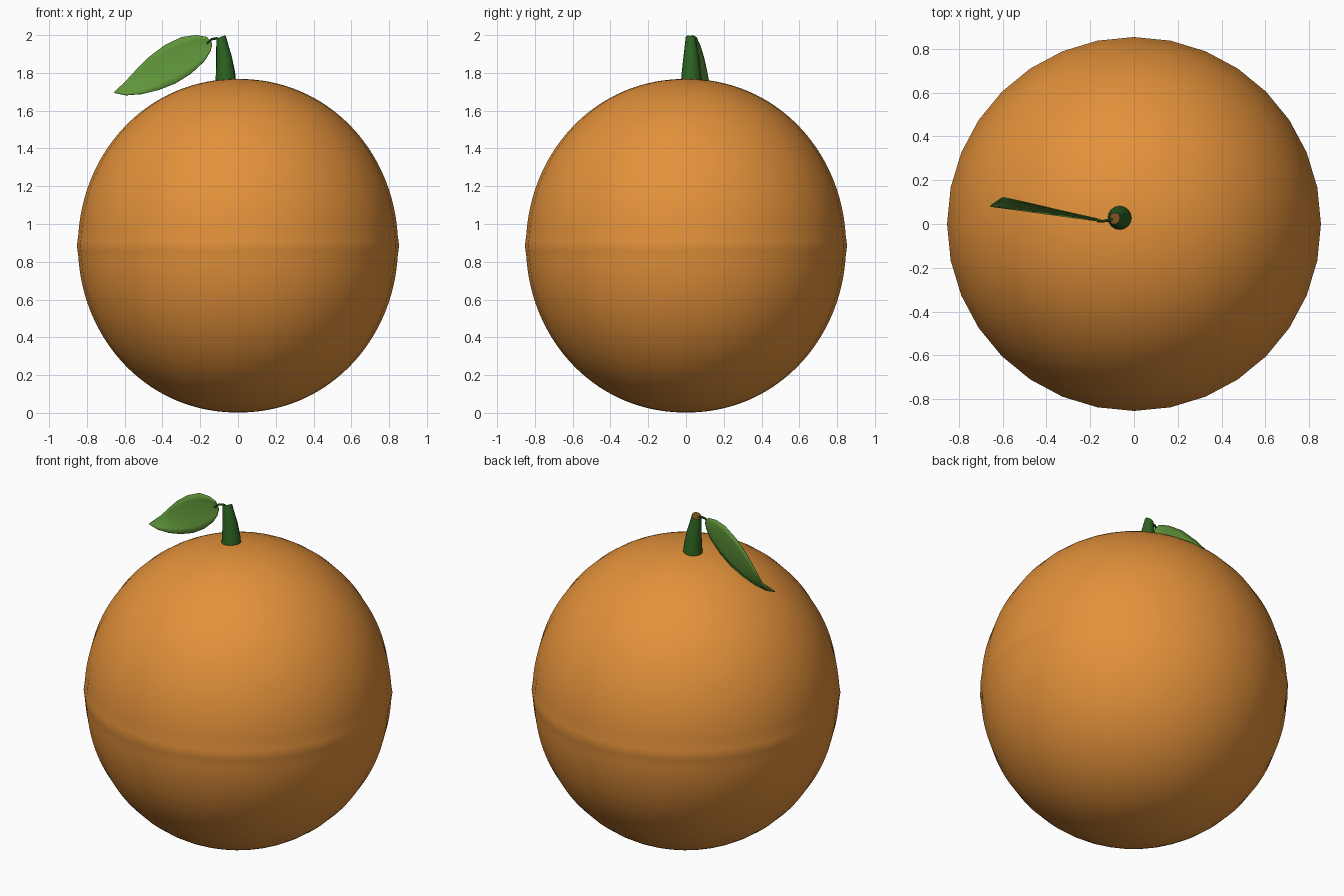
import bpy, math
from mathutils import Vector

if "Cube" in bpy.data.objects:
    bpy.data.objects.remove(bpy.data.objects["Cube"])


def make_object(name, verts, faces, colours, angle=40):
    mesh = bpy.data.meshes.new(name)
    mesh.from_pydata(verts, [], faces)
    ob = bpy.data.objects.new(name, mesh)
    bpy.context.collection.objects.link(ob)
    for i, c in enumerate(colours):
        m = bpy.data.materials.new(f"{name}_colour_{i}")
        m.diffuse_color = (*c, 1)
        m.use_nodes = True
        m.node_tree.nodes["Principled BSDF"].inputs["Base Color"].default_value = m.diffuse_color
        mesh.materials.append(m)
    bpy.ops.object.select_all(action='DESELECT')
    ob.select_set(True)
    bpy.context.view_layer.objects.active = ob
    bpy.ops.object.shade_smooth_by_angle(angle=math.radians(angle))
    return ob


def loft(rings, n):
    """Skin rings of n points, closing both ends."""
    verts = [p for r in rings for p in r]
    faces = [(k * n + i, k * n + (i + 1) % n, (k + 1) * n + (i + 1) % n, (k + 1) * n + i)
             for k in range(len(rings) - 1) for i in range(n)]
    faces.append(tuple(range(n))[::-1])
    faces.append(tuple(range((len(rings) - 1) * n, len(rings) * n)))
    return verts, faces


def tube(path, n):
    """Rings of (centre, radius, normal) along a path."""
    rings = []
    for c, r, nrm in path:
        q = Vector((0, 0, 1)).rotation_difference(Vector(nrm))
        rings.append([Vector(c) + q @ Vector((r * math.cos(2 * math.pi * i / n),
                                              r * math.sin(2 * math.pi * i / n), 0))
                      for i in range(n)])
    return loft(rings, n)


# Fruit: lathed ellipsoid of 32 sides with a faint, narrow ridge at the equator
N, STEPS = 32, 96
path = []
for k in range(STEPS + 1):
    a = math.radians(-89 + 178 * k / STEPS)
    z = math.sin(a)
    r = 0.847 * math.cos(a) ** 0.97 + 0.006 * math.exp(-(z / 0.035) ** 2)
    path.append(((0, 0, 0.885 + 0.883 * z), r, (0, 0, 1)))
make_object("fruit", *tube(path, N), [(0.77, 0.285, 0.043)])

# Stem: bent taper with a tilted brown cut end
stem_green = (0.025, 0.125, 0.016)
stem_path = [((-0.065, 0.028, 1.74), 0.056, (0, 0, 1)),
             ((-0.066, 0.028, 1.80), 0.051, (-0.05, 0, 1)),
             ((-0.074, 0.028, 1.88), 0.042, (-0.12, 0.02, 1)),
             ((-0.083, 0.026, 1.94), 0.033, (-0.2, 0.1, 1)),
             ((-0.089, 0.025, 1.985), 0.027, (-0.45, 0.25, 1))]
stem = make_object("stem", *tube(stem_path, 16), [stem_green, (0.20, 0.075, 0.015)])
stem.data.polygons[-1].material_index = 1

# Leaf stalk: thin arch from stem to leaf
stalk_path = [((-0.085, 0.022, 1.972), 0.008, (-1, 0, 0.4)),
              ((-0.115, 0.018, 1.983), 0.007, (-1, 0, 0.1)),
              ((-0.14, 0.013, 1.978), 0.006, (-1, 0, -0.4)),
              ((-0.165, 0.012, 1.955), 0.005, (-1, 0, -1))]
make_object("leaf_stalk", *tube(stalk_path, 8), [stem_green])

# Leaf: upright sheet between an upper and a lower edge, leaning back towards the tip
upper = [(-0.142, 1.965), (-0.165, 1.99), (-0.22, 2.0), (-0.30, 1.99), (-0.39, 1.945),
         (-0.47, 1.885), (-0.54, 1.815), (-0.60, 1.75), (-0.655, 1.70)]
lower = [(-0.138, 1.945), (-0.148, 1.91), (-0.18, 1.86), (-0.25, 1.795), (-0.33, 1.745),
         (-0.42, 1.71), (-0.51, 1.688), (-0.595, 1.682), (-0.655, 1.695)]
M = 6
verts = []
for (ux, uz), (lx, lz) in zip(upper, lower):
    for j in range(M + 1):
        t = j / M
        x, z = ux + (lx - ux) * t, uz + (lz - uz) * t
        along = max((-0.14 - x) / 0.515, 0)
        width = min((uz - lz) / 0.07, 1)
        y = 0.01 + 0.07 * along + width * (0.055 * along ** 0.8 * (1 - t) + 0.03 * t * (1 - t))
        verts.append((x, y, z))
W = M + 1
faces = [(k * W + j, k * W + j + 1, (k + 1) * W + j + 1, (k + 1) * W + j)
         for k in range(len(upper) - 1) for j in range(M)]
leaf = make_object("leaf", verts, faces, [(0.115, 0.30, 0.042)], 60)
thick = leaf.modifiers.new("thickness", 'SOLIDIFY')
thick.thickness = 0.004
thick.offset = 0
